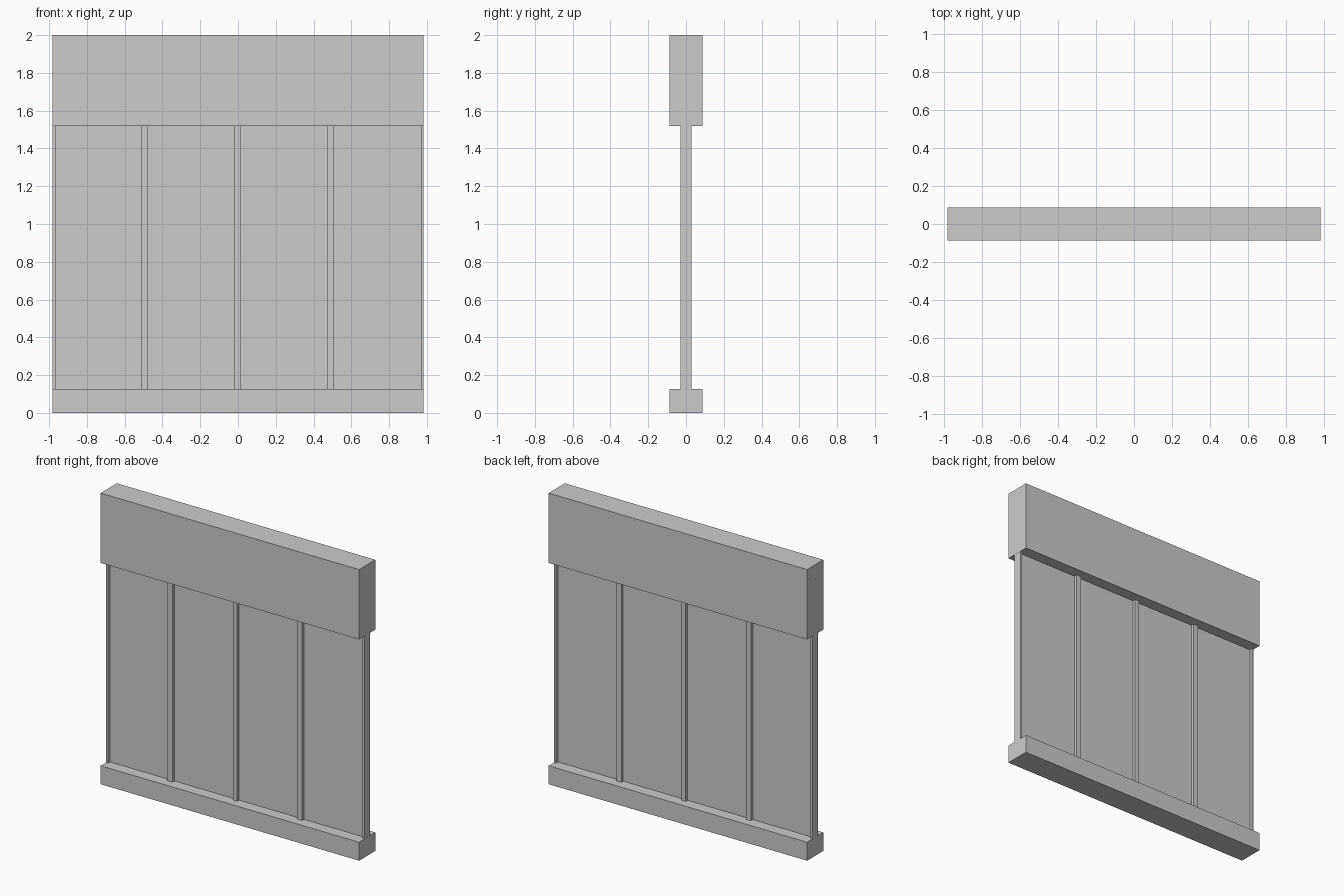
import bpy

if "Cube" in bpy.data.objects:
    bpy.data.objects.remove(bpy.data.objects["Cube"])


def box(name, x0, x1, depth, z0, z1):
    """Box centred on y = 0, given by its x and z limits and its full depth."""
    bpy.ops.mesh.primitive_cube_add(size=1, location=((x0 + x1) / 2, 0, (z0 + z1) / 2))
    ob = bpy.context.object
    ob.name = name
    ob.scale = (x1 - x0, depth, z1 - z0)
    bpy.ops.object.transform_apply(location=False, rotation=False, scale=True)
    return ob


HALF = 0.982

# Deep header beam and low sill
box("top_beam", -HALF, HALF, 0.176, 1.52, 2.0)
box("bottom_sill", -HALF, HALF, 0.176, 0.0, 0.127)

# Thin sheet set into both rails, its left edge just showing at the end
box("panel", -HALF - 0.001, HALF - 0.002, 0.018, 0.06, 1.9)

# Vertical bars, with narrow ones closing the two ends
bars = {
    "left_end_bar": (-HALF + 0.0005, -0.966),
    "left_bar": (-0.514, -0.477),
    "middle_bar": (-0.018, 0.015),
    "right_bar": (0.471, 0.508),
    "right_end_bar": (0.968, HALF - 0.0005),
}
for name, (x0, x1) in bars.items():
    box(name, x0, x1, 0.06, 0.1, 1.55)
